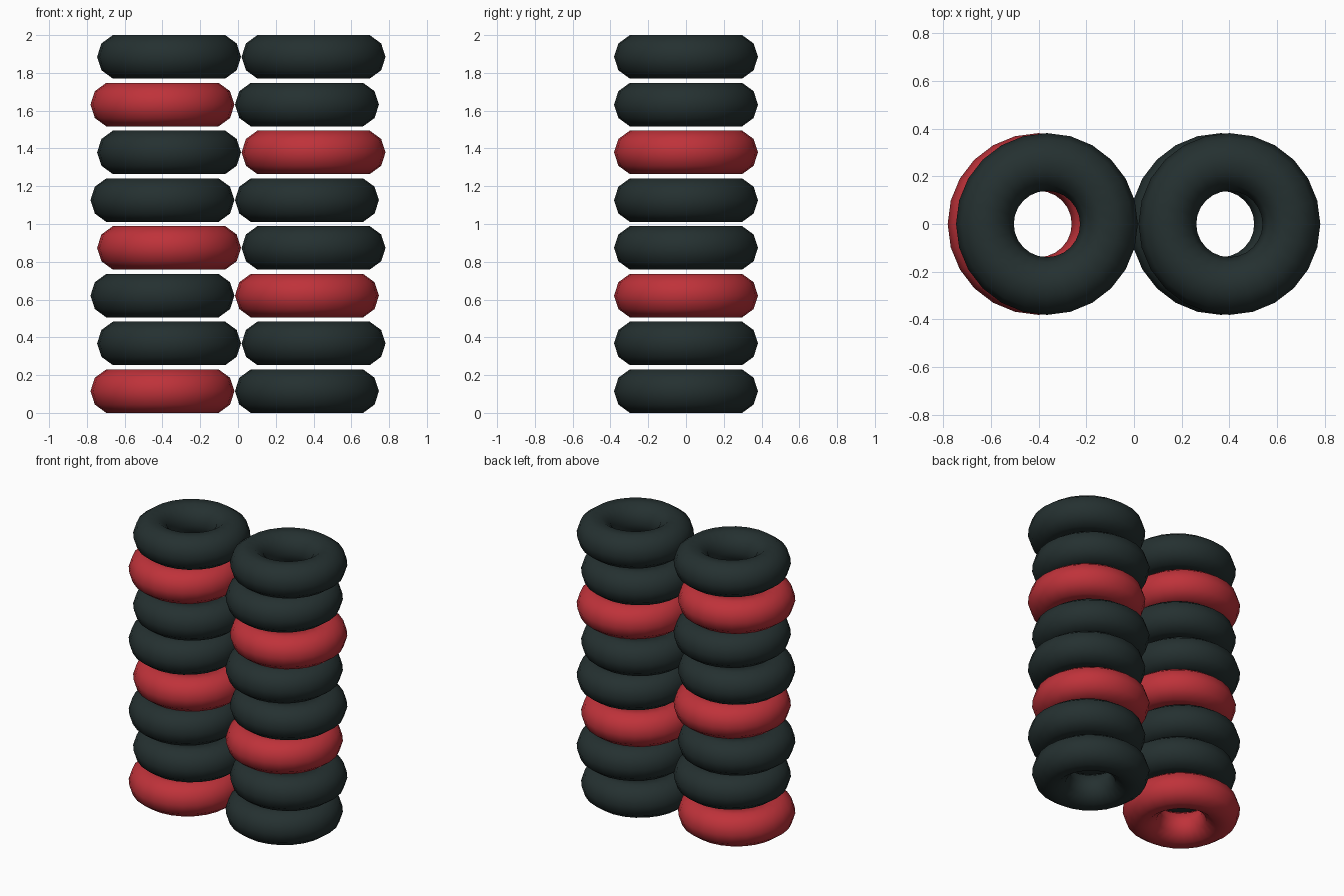
import bpy
import math

if "Cube" in bpy.data.objects:
    bpy.data.objects.remove(bpy.data.objects["Cube"])


def material(name, rgb):
    m = bpy.data.materials.new(name)
    m.diffuse_color = (*rgb, 1)
    m.use_nodes = True
    m.node_tree.nodes["Principled BSDF"].inputs["Base Color"].default_value = m.diffuse_color
    return m


BLACK = material("black rubber", (0.018, 0.030, 0.030))
RED = material("red paint", (0.52, 0.032, 0.042))

MAJOR, MINOR = 0.26, 0.121          # ring radius and tube radius
LEVELS = 8
HALF = MINOR * math.sin(math.radians(72))   # half height of a ten-sided tube
STEP = (2 - 2 * HALF) / (LEVELS - 1)
RED_LEVELS = {"left": (0, 3, 6), "right": (2, 5)}


def tyre(name, x, z, mat):
    bpy.ops.mesh.primitive_torus_add(
        location=(x, 0, z), major_radius=MAJOR, minor_radius=MINOR,
        major_segments=24, minor_segments=10)
    ob = bpy.context.object
    ob.name = name
    ob.data.materials.append(mat)
    bpy.ops.object.shade_smooth()


# Two touching stacks, each level shifted sideways in turn
for level in range(LEVELS):
    shift = -0.0175 if level % 2 == 0 else 0.0175
    for side, x in (("left", -0.3825), ("right", 0.3825)):
        mat = RED if level in RED_LEVELS[side] else BLACK
        tyre(f"{side}_tyre_{level + 1}", x + shift, HALF + level * STEP, mat)
